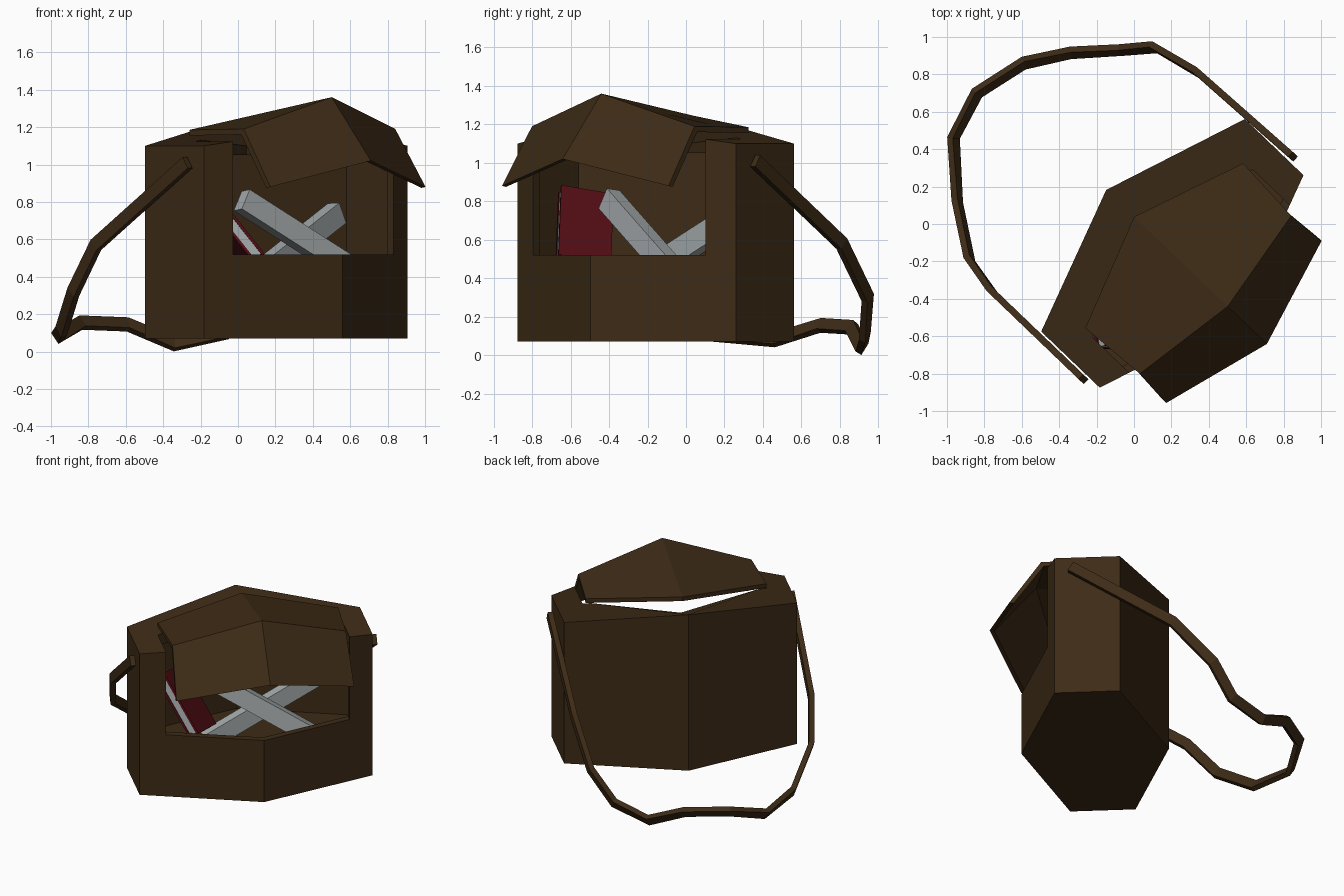
import bpy, bmesh, math
from mathutils import Vector

if "Cube" in bpy.data.objects:
    bpy.data.objects.remove(bpy.data.objects["Cube"])

# Local bag frame: U runs along the bag, V points to its front
C = Vector((0.205, -0.157, 0))
U = Vector((0.692, 0.722, 0)).normalized()
V = Vector((U.y, -U.x, 0))
Z = Vector((0, 0, 1))

def W(u, v, z):
    return C + U * u + V * v + Z * z

def mat(name, rgb):
    m = bpy.data.materials.new(name)
    m.diffuse_color = (*rgb, 1)
    m.use_nodes = True
    m.node_tree.nodes["Principled BSDF"].inputs["Base Color"].default_value = m.diffuse_color
    return m

leather = mat("brown leather", (0.047, 0.024, 0.008))
grey = mat("pale grey", (0.36, 0.39, 0.40))
red = mat("dark red", (0.085, 0.004, 0.007))

def make(name, verts, faces, material):
    bm = bmesh.new()
    vs = [bm.verts.new(p) for p in verts]
    for f in faces:
        bm.faces.new([vs[i] for i in f])
    bmesh.ops.recalc_face_normals(bm, faces=bm.faces)
    me = bpy.data.meshes.new(name)
    bm.to_mesh(me)
    bm.free()
    ob = bpy.data.objects.new(name, me)
    bpy.context.collection.objects.link(ob)
    me.materials.append(material)
    return ob

def skin(name, rings, material):
    """Closed tube through rings of equal point count."""
    n, k = len(rings[0]), len(rings)
    faces = [list(range(n)), list(range((k - 1) * n, k * n))]
    for r in range(k - 1):
        for i in range(n):
            j = (i + 1) % n
            faces.append([r * n + i, r * n + j, (r + 1) * n + j, (r + 1) * n + i])
    return make(name, [p for r in rings for p in r], faces, material)

def prism(name, outline, z0, top, material):
    """Vertical prism; top is a height function of u."""
    return skin(name, [[W(u, v, z0) for u, v in outline],
                       [W(u, v, top(u)) for u, v in outline]], material)

def box(name, centre, axes, dims, material):
    rings = []
    for s in (-1, 1):
        rings.append([centre + axes[0] * (s * dims[0] / 2) + axes[1] * (a * dims[1] / 2)
                      + axes[2] * (b * dims[2] / 2)
                      for a, b in ((-1, -1), (1, -1), (1, 1), (-1, 1))])
    return skin(name, rings, material)

# Bag body: six-sided, its top rising to the middle
def hexagon(length, end, mid):
    return [(-length, -end), (0, -mid), (length, -end), (length, end), (0, mid), (-length, end)]

body = prism("bag_body", hexagon(0.787, 0.217, 0.49), 0.07,
             lambda u: 1.10 + 0.11 * (1 - abs(u) / 0.787), leather)
# Cutters: inner hollow and the opening through front and top
cutters = [
    prism("hollow_cutter", hexagon(0.735, 0.185, 0.44), 0.33, lambda u: 1.05, leather),
    prism("opening_cutter", [(-0.62, 0.0), (0, -0.22), (0.62, 0.0), (0.62, 1), (-0.62, 1)],
          0.52, lambda u: 2.0, leather)]
for c in cutters:
    m = body.modifiers.new("cut", 'BOOLEAN')
    m.operation, m.solver, m.object = 'DIFFERENCE', 'EXACT', c
dg = bpy.context.evaluated_depsgraph_get()
cut = bpy.data.meshes.new_from_object(body.evaluated_get(dg))
body.modifiers.clear()
body.data = cut
for c in cutters:
    bpy.data.objects.remove(c)

# Lid: back edge, crease and front edge, each peaked in the middle
rows = [((0.61, -0.06, 1.185), (-0.283, 1.245)),
        ((0.585, 0.32, 1.19), (0.41, 1.36)),
        ((0.60, 0.53, 0.88), (0.70, 1.02))]
drops = [(0, -0.03), (-0.02, -0.03), (-0.03, -0.005)]   # inner side offset (v, z)
outer, inner = [], []
for (eu, ev, ez), (mv, mz) in rows:
    outer.append([(-eu, ev, ez), (0, mv, mz), (eu, ev, ez)])
for row, (dv, dz) in zip(outer, drops):
    inner.append([(u, v + dv, z + dz) for u, v, z in row])
sections = []
for i in range(3):
    sections.append([W(*outer[r][i]) for r in range(3)] + [W(*inner[r][i]) for r in (2, 1, 0)])
skin("lid", sections, leather)

# Shoulder strap: flat band swept along a loop behind the bag
path = [Vector(p) for p in (
    (-0.27, -0.83, 1.01), (-0.76, -0.36, 0.57), (-0.88, -0.19, 0.32), (-0.945, 0.12, 0.11),
    (-0.965, 0.46, 0.08), (-0.84, 0.70, 0.155), (-0.59, 0.86, 0.145), (-0.34, 0.915, 0.04),
    (-0.07, 0.93, 0.10), (0.11, 0.945, 0.30), (0.34, 0.81, 0.58), (0.85, 0.36, 1.01))]
across = (Z * 0.8 - V * 0.6).normalized()
rings = []
for i, p in enumerate(path):
    t = (path[min(i + 1, len(path) - 1)] - path[max(i - 1, 0)]).normalized()
    a = (across - t * across.dot(t)).normalized()
    n = t.cross(a)
    rings.append([p + a * (x * 0.035) + n * (y * 0.018)
                  for x, y in ((-1, -1), (1, -1), (1, 1), (-1, 1))])
skin("shoulder_strap", rings, leather)

# Two crossed grey bars inside
def bar(name, top, bottom):
    top, bottom = Vector(top), Vector(bottom)
    d = (bottom - top).normalized()
    n = (V - d * V.dot(d)).normalized()
    box(name, (top + bottom) / 2, (d, d.cross(n), n), ((bottom - top).length, 0.12, 0.08), grey)

bar("bar_front", (0.02, -0.40, 0.81), (0.66, -0.04, 0.40))
bar("bar_back", (0.53, 0.28, 0.74), (0.0, -0.37, 0.32))

# Leaning book: two red covers around grey pages
down = Vector((0.62, -0.03, -0.78)).normalized()
wide = Vector((-0.2, 0.95, -0.1))
wide = (wide - down * wide.dot(down)).normalized()
thick = wide.cross(down)
if thick.x > 0:
    thick = -thick
corner = Vector((-0.15, -0.65, 0.88))
mid = corner + down * 0.23 + wide * 0.14
axes = (down, wide, thick)
box("book_cover_front", mid, axes, (0.46, 0.28, 0.015), red)
box("book_pages", mid + thick * 0.03, axes, (0.44, 0.27, 0.045), grey)
box("book_cover_back", mid + thick * 0.06, axes, (0.46, 0.28, 0.015), red)
